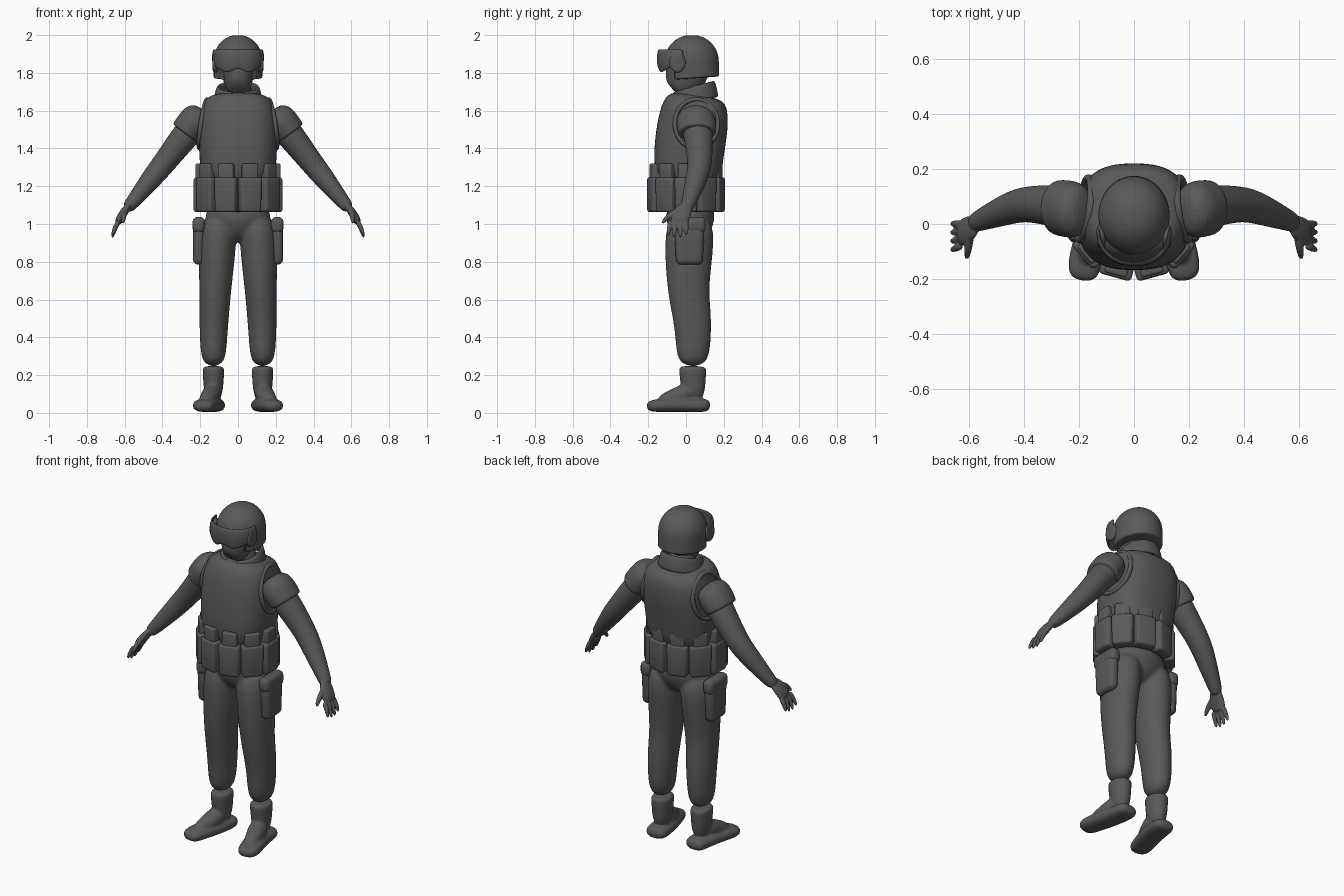
import bpy, bmesh
from math import pi, tau, sin, cos, exp, atan2, copysign
from mathutils import Vector, Matrix

cube = bpy.data.objects.get("Cube")
if cube:
    bpy.data.objects.remove(cube, do_unlink=True)

X, Y, Z = Matrix.Identity(3)
grey = bpy.data.materials.new("dark_grey")
grey.use_nodes = True
colour = (.1, .1, .1, 1)
grey.diffuse_color = colour
grey.node_tree.nodes["Principled BSDF"].inputs["Base Color"].default_value = colour


def ring(centre, across, along, power=2, start=0, end=tau, count=24):
    """Superellipse around a centre, or an arc of one."""
    steps = count if end - start == tau else count - 1
    points = []
    for i in range(count):
        angle = start + (end - start) * i / steps
        c, s = cos(angle), sin(angle)
        points.append(Vector(centre) + across * copysign(abs(c) ** (2 / power), c)
                      + along * copysign(abs(s) ** (2 / power), s))
    return points


def skin(bm, rings, closed=True, caps=True):
    """Bridge neighbouring rings and cap the ends."""
    rows = [[bm.verts.new(point) for point in points] for points in rings]
    if not caps:
        rows.append(rows[0])
    for low, high in zip(rows, rows[1:]):
        for i in range(len(low) if closed else len(low) - 1):
            j = (i + 1) % len(low)
            bm.faces.new((low[i], low[j], high[j], high[i]))
    if closed and caps:
        bm.faces.new(rows[0][::-1])
        bm.faces.new(rows[-1])


def tube(bm, sections, depth=1, power=2, side=Y):
    """Sections of x, y, z, radius; depth scales the radius towards side."""
    path = [Vector(section[:3]) for section in sections]
    rings = []
    for i, section in enumerate(sections):
        tangent = (path[min(i + 1, len(path) - 1)] - path[max(i - 1, 0)]).normalized()
        along = (side - tangent * tangent.dot(side)).normalized()
        radius = section[-1]
        rings.append(ring(path[i], along.cross(tangent) * radius, along * radius * depth, power))
    skin(bm, rings)


def block(bm, size, place, turn, taper=1, bevel=.015):
    """Rounded box, its lower end narrowed by taper."""
    verts = bmesh.ops.create_cube(bm, size=1)["verts"]
    for vert in verts:
        vert.co *= Vector(size)
        if vert.co.z < 0:
            vert.co.x *= taper
    edges = list({edge for vert in verts for edge in vert.link_edges})
    matrix = Matrix.Translation(place) @ Matrix.Rotation(turn, 4, "Z")
    bmesh.ops.transform(bm, matrix=matrix, verts=verts)
    bmesh.ops.bevel(bm, geom=edges, offset=bevel, segments=3, profile=.5, affect="EDGES")


def finish(name, bm, mirror=False, thick=0, subdivide=True, voxel=0, cutter=None):
    bmesh.ops.recalc_face_normals(bm, faces=bm.faces)
    mesh = bpy.data.meshes.new(name)
    bm.to_mesh(mesh)
    bm.free()
    part = bpy.data.objects.new(name, mesh)
    bpy.context.scene.collection.objects.link(part)
    mesh.materials.append(grey)
    if mirror:
        part.modifiers.new("Mirror", "MIRROR").use_mirror_merge = False
    if thick:
        solidify = part.modifiers.new("Solidify", "SOLIDIFY")
        solidify.thickness, solidify.offset = thick, 0
    if subdivide:
        subsurf = part.modifiers.new("Subdivision", "SUBSURF")
        subsurf.levels = subsurf.render_levels = 2
    if voxel:
        remesh = part.modifiers.new("Remesh", "REMESH")
        remesh.mode, remesh.voxel_size, remesh.use_smooth_shade = "VOXEL", voxel, True
        part.modifiers.new("Smooth", "SMOOTH").iterations = 3
    if cutter:
        cut = part.modifiers.new("Cut", "BOOLEAN")
        cut.operation, cut.object, cut.solver = "DIFFERENCE", cutter, "EXACT"
    bpy.ops.object.select_all(action="DESELECT")
    part.select_set(True)
    bpy.context.view_layer.objects.active = part
    bpy.ops.object.shade_smooth_by_angle(angle=.7)
    return part


def finish_cutter(name, bm):
    part = finish(name, bm, subdivide=False)
    part.hide_render = True
    part.hide_set(True)
    return part


# Trousers: pelvis and both legs blended together
bm = bmesh.new()
tube(bm, [(0, .02, .9, .08), (0, .025, .98, .17), (0, .02, 1.12, .19)], .75)
for side in (-1, 1):
    tube(bm, [(side * .13, .035, .24, .064), (side * .13, .04, .4, .073), (side * .126, .03, .53, .08),
              (side * .12, .01, .65, .084), (side * .112, .015, .85, .1), (side * .1, .025, 1.06, .1)], 1.3)
finish("trousers", bm, voxel=.011)

# Boots: shaft with cuff, instep and foot
bm = bmesh.new()
tube(bm, [(.13, .04, .05, .05), (.13, .035, .22, .056), (.13, .036, .25, .063)], 1.25)
tube(bm, [(.13, .04, .12, .055), (.15, -.06, .08, .05), (.18, -.15, .05, .036)], side=X)
tube(bm, [(.128, .13, .04, .03), (.13, .08, .04, .037), (.145, -.03, .042, .036),
          (.18, -.14, .04, .036), (.19, -.21, .035, .028)], 1.8, 2.5, X)
finish("boots", bm, mirror=True, voxel=.008)

# Shirt under the vest
bm = bmesh.new()
tube(bm, [(0, .01, 1.05, .18), (0, .01, 1.3, .18), (0, .03, 1.5, .185), (0, .05, 1.66, .13)], .82, 2.4)
finish("shirt", bm)

# Vest with arm openings
bm = bmesh.new()
for side in (-1, 1):
    skin(bm, [ring((side * x, .055, 1.53), Y * .115, Z * .13) for x in (.17, .3)])
arm_cutter = finish_cutter("arm_opening_cutter", bm)
bm = bmesh.new()
tube(bm, [(0, .01, 1.17, .19), (0, .01, 1.35, .207), (0, .035, 1.52, .212),
          (0, .05, 1.63, .195), (0, .06, 1.69, .15)], .9, 2.6)
finish("vest", bm, cutter=arm_cutter)

# Rolled edging around the arm openings
bm = bmesh.new()
rows = []
for i in range(32):
    c, s = cos(tau * i / 32), sin(tau * i / 32)
    spoke = Y * c * .115 + Z * s * .13
    centre = Vector((.18 - .015 * c - .02 * s, .055, 1.53)) + spoke
    rows.append(ring(centre, X * .016, spoke.normalized() * .013, count=8))
skin(bm, rows, caps=False)
finish("vest_edging", bm, mirror=True)

# Neck and open collar
bm = bmesh.new()
tube(bm, [(0, .04, 1.6, .085), (0, .04, 1.77, .08)])
finish("neck", bm)
bm = bmesh.new()
skin(bm, [ring((0, .04, z), X * radius, Y * radius + Z * .03, start=.2 - pi / 2, end=pi * 1.5 - .2)
          for z, radius in ((1.64, .125), (1.68, .115), (1.73, .105))], closed=False)
finish("collar", bm, thick=.02)

# Arms and hands
bm = bmesh.new()
tube(bm, [(.17, .05, 1.58, .075), (.24, .06, 1.52, .08), (.385, .077, 1.33, .062),
          (.45, .06, 1.25, .058), (.57, .01, 1.1, .036), (.59, 0, 1.08, .03)], 1.05)
tube(bm, [(.57, .005, 1.11, .018), (.62, -.03, 1.04, .024), (.637, -.038, 1, .02)], 2.2)
for i in range(4):
    spread = .027 * i - .08
    reach = .062 + .016 * sin(pi * i / 3)
    tube(bm, [(.628, spread, 1.02, .014), (.65, spread * 1.1, .985, .013),
              (.667, spread * 1.2, 1 - reach, .009)])
tube(bm, [(.595, -.02, 1.08, .018), (.605, -.09, 1.05, .015), (.61, -.128, 1, .01)])
finish("arms", bm, mirror=True, voxel=.005)

# Shoulder pads
bm = bmesh.new()
tube(bm, [(.18, .05, 1.6, .05), (.21, .05, 1.57, .085), (.24, .055, 1.53, .088),
          (.275, .06, 1.485, .085), (.28, .06, 1.478, .08)], 1.2)
finish("shoulder_pads", bm, mirror=True)

# Belt and its ring of pouches
bm = bmesh.new()
tube(bm, [(0, .005, z, .195) for z in (1.06, 1.08, 1.22, 1.24)], .85)
finish("belt", bm)
pouches, contents = bmesh.new(), bmesh.new()
width, depth = .203, .172
for i in range(10):
    angle = tau * (i + .5) / 10
    x, y = width * sin(angle), -depth * cos(angle)
    turn = atan2(depth * sin(angle), width * cos(angle))
    block(pouches, (.122, .064, .185), (x, y, 1.155), turn, taper=.92)
    block(contents, (.085, .046, .12), (x, y, 1.26), turn, bevel=.01)
finish("belt_pouches", pouches, subdivide=False)
finish("pouch_contents", contents, subdivide=False)

# Thigh pouches and their flaps
bm = bmesh.new()
block(bm, (.165, .06, .25), (.208, .018, .91), pi / 2, taper=.85, bevel=.026)
block(bm, (.172, .066, .085), (.208, .018, .995), pi / 2, bevel=.026)
finish("thigh_pouches", bm, mirror=True, subdivide=False)

# Head with chin
bm = bmesh.new()
tube(bm, [(0, -.06, 1.7, .045), (0, -.03, 1.73, .07), (0, .01, 1.8, .09), (0, .02, 1.92, .09)], 1.35)
finish("head", bm)

# Domed helmet with face opening
bm = bmesh.new()
block(bm, (.2, .3, .3), (0, -.19, 1.74), 0, bevel=.04)
face_cutter = finish_cutter("face_opening_cutter", bm)
bm = bmesh.new()
rings = [ring((0, .035, z), X * .13, Y * .142 + Z * .01) for z in (1.77, 1.775, 1.82)]
for i in range(8):
    angle = pi / 2 * i / 8
    rings.append(ring((0, .03, 1.865 + .137 * sin(angle)), X * .132 * cos(angle), Y * .145 * cos(angle)))
skin(bm, rings)
finish("helmet", bm, cutter=face_cutter)

# Visor with a nose notch, and its side mounts
bm = bmesh.new()
skin(bm, [ring((0, -.015, z), X * radius, Y * radius, 2.3, pi, tau)
          for z, radius in ((1.8, .124), (1.84, .132), (1.89, .134), (1.925, .127))], closed=False)
for vert in bm.verts:
    if vert.co.z < 1.81:
        vert.co.z += .025 * exp(-(vert.co.x / .03) ** 2) + .04 * (vert.co.x / .12) ** 4
finish("visor", bm, thick=.012)
bm = bmesh.new()
skin(bm, [ring((x, -.045, 1.855), Y * radius * .8, Z * radius)
          for x, radius in ((.1, .055), (.128, .055), (.136, .045))])
finish("visor_mounts", bm, mirror=True)
